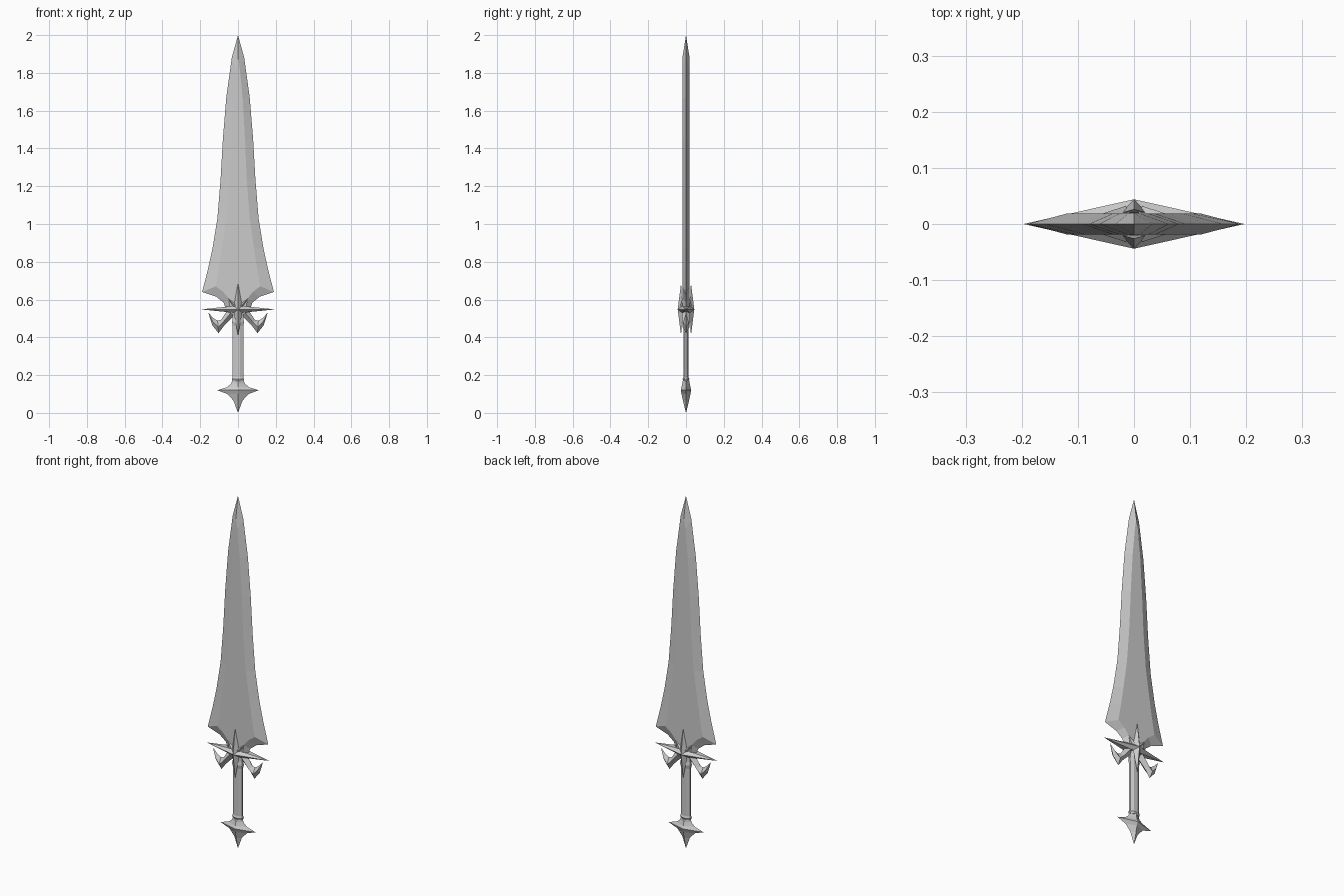
import bpy, bmesh, math

cube = bpy.data.objects.get("Cube")
if cube:
    bpy.data.objects.remove(cube, do_unlink=True)

STEEL = (0.6, 0.6, 0.6, 1)
steel = bpy.data.materials.new("plain_steel")
steel.use_nodes = True
steel.diffuse_color = STEEL
steel.node_tree.nodes["Principled BSDF"].inputs["Base Color"].default_value = STEEL


def build(name, verts, faces):
    """Make a clean flat-shaded object from points and faces."""
    mesh = bpy.data.meshes.new(name)
    mesh.from_pydata(verts, [], faces)
    bm = bmesh.new()
    bm.from_mesh(mesh)
    bmesh.ops.remove_doubles(bm, verts=bm.verts, dist=0.0002)
    bmesh.ops.dissolve_degenerate(bm, edges=bm.edges, dist=0.0001)
    bmesh.ops.recalc_face_normals(bm, faces=bm.faces)
    bm.to_mesh(mesh)
    bm.free()
    mesh.materials.append(steel)
    obj = bpy.data.objects.new(name, mesh)
    bpy.context.collection.objects.link(obj)
    return obj


def loft(name, rings, cap_start=True, cap_end=True):
    """Skin a list of rings that all have the same number of points."""
    n = len(rings[0])
    verts = [p for ring in rings for p in ring]
    faces = []
    for r in range(len(rings) - 1):
        for i in range(n):
            j = (i + 1) % n
            faces.append((r * n + i, r * n + j, (r + 1) * n + j, (r + 1) * n + i))
    if cap_start:
        faces.append(tuple(range(n)))
    if cap_end:
        faces.append(tuple(range(len(verts) - n, len(verts))))
    return build(name, verts, faces)


def oval(rx, ry, z, n=8):
    turn = [2 * math.pi * (i + 0.5) / n for i in range(n)]
    k = 1 / math.cos(math.pi / n)
    return [(rx * k * math.cos(a), ry * k * math.sin(a), z) for a in turn]


# Blade: sharp outer edge paired with the border of the flat centre
T = 0.019
edge = [(0, 2.0), (.033, 1.88), (.062, 1.67), (.08, 1.45), (.092, 1.24),
        (.109, 1.03), (.135, .87), (.159, .76), (.19, .64),
        (.115, .615), (.077, .585), (.06, .54)]
flat = [(0, 1.88), (.01, 1.82), (.025, 1.66), (.037, 1.45), (.046, 1.24),
        (.062, 1.03), (.085, .87), (.102, .76), (.118, .67),
        (.078, .64), (.05, .605), (.04, .54)]
rings = []
for (ex, ez), (fx, fz) in zip(edge, flat):
    rings.append([(ex, 0, ez), (fx, -T, fz), (-fx, -T, fz),
                  (-ex, 0, ez), (-fx, T, fz), (fx, T, fz)])
loft("blade", rings, cap_start=False)

# Grip with its collars
loft("grip", [oval(.028, .014, .17), oval(.028, .014, .55)])
for name, z0, z1 in (("lower_collar", .168, .19), ("upper_collar", .46, .50)):
    mid = (z0 + z1) / 2
    loft(name, [oval(.028, .014, z0), oval(.032, .018, mid), oval(.028, .014, z1)])

# Pommel: four-pointed shape with a centre ridge (height, half width, half depth)
pommel = [(0, 0, 0), (.03, .011, .008), (.065, .024, .016), (.10, .056, .024),
          (.12, .11, .027), (.136, .058, .024), (.155, .036, .02), (.182, .027, .015)]
loft("pommel", [[(w, 0, z), (0, -d, z), (-w, 0, z), (0, d, z)] for z, w, d in pommel],
     cap_start=False)

# Guard star: long side spikes shared by both faces, upright spikes on each face
ZC = 0.548
CX, CZ, CY = .022, .018, .02
for side, label in ((-1, "front"), (1, "back")):
    apex = (0, side * .044, ZC)
    corner = {(a, b): (a * CX, side * CY, ZC + b * CZ) for a in (-1, 1) for b in (-1, 1)}
    verts, faces = [], []

    def tri(*pts):
        faces.append(tuple(range(len(verts), len(verts) + 3)))
        verts.extend(pts)

    for s in (-1, 1):
        tip = (s * .197, 0, ZC)
        root = {b: (s * CX, 0, ZC + b * CZ) for b in (-1, 1)}
        upright = (0, side * .026, ZC + s * .14)
        for k in (-1, 1):
            tri(apex, corner[s, k], tip)
            tri(corner[s, k], root[k], tip)
            tri(apex, corner[k, s], upright)
        tri(corner[-1, s], corner[1, s], upright)
    build("guard_star_" + label, verts, faces)

# Hooked quillons below the guard, diamond in section
outer = [(.02, .515), (.075, .46), (.103, .422), (.136, .463), (.157, .53)]
inner = [(.055, .545), (.09, .492), (.108, .488), (.128, .50), (.157, .53)]
depth = [.022, .02, .019, .014, 0]
for s, label in ((1, "left"), (-1, "right")):
    rings = []
    for (ox, oz), (ix, iz), d in zip(outer, inner, depth):
        mx, mz = (ox + ix) / 2, (oz + iz) / 2
        rings.append([(s * ox, 0, oz), (s * mx, -d, mz), (s * ix, 0, iz), (s * mx, d, mz)])
    loft(label + "_hook", rings, cap_end=False)

    # Small diagonal spikes between the arms of the star
    for side, face in ((-1, "front"), (1, "back")):
        w = .008
        base = [(s * (.015 + w), side * .018, .565 - w), (s * .015, side * .032, .565),
                (s * (.015 - w), side * .018, .565 + w)]
        loft(label + "_" + face + "_small_spike", [base, [(s * .055, side * .019, .608)] * 3],
             cap_end=False)
